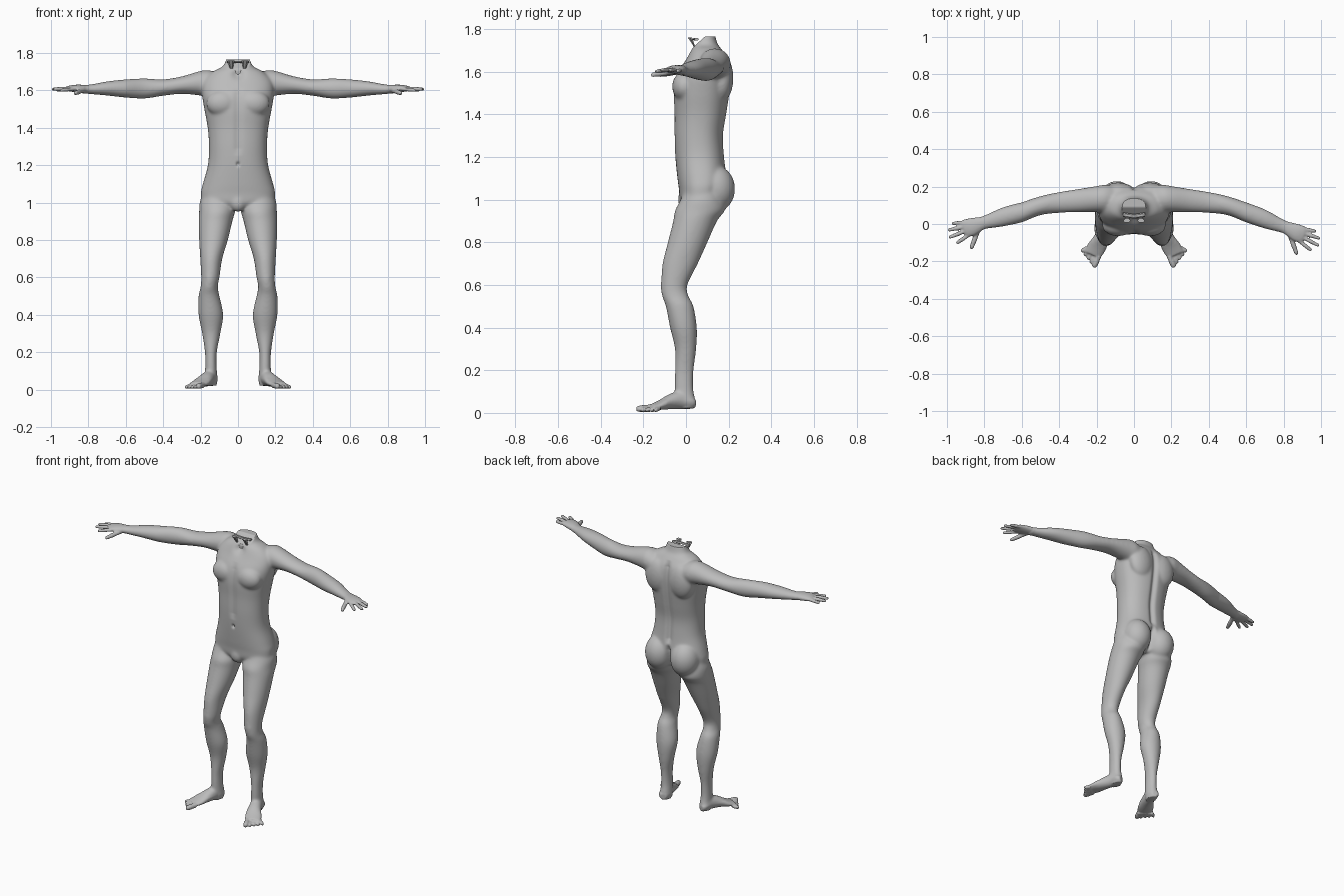
import bpy, bmesh, math
from mathutils import Vector, Matrix

cube = bpy.data.objects.get("Cube")
if cube:
    bpy.data.objects.remove(cube, do_unlink=True)

skin = bpy.data.materials.new("plain grey")
skin.use_nodes = True
grey = (0.5, 0.5, 0.5, 1)
skin.diffuse_color = grey
skin.node_tree.nodes["Principled BSDF"].inputs["Base Color"].default_value = grey

X, Y, Z = Vector((1, 0, 0)), Vector((0, 1, 0)), Vector((0, 0, 1))


def spline(rows, n=5):
    """Catmull-Rom interpolation of section rows."""
    out = []
    for i in range(len(rows) - 1):
        quad = [rows[max(i - 1, 0)], rows[i], rows[i + 1], rows[min(i + 2, len(rows) - 1)]]
        for k in range(n):
            t = k / n
            out.append([0.5 * (2 * b + (c - a) * t + (2 * a - 5 * b + 4 * c - d) * t * t
                               + (3 * b - a - 3 * c + d) * t ** 3) for a, b, c, d in zip(*quad)])
    return out + [list(rows[-1])]


def tube(bm, rows, u=None, v=Z, sides=(1, -1), p=2.0, seg=32):
    """Closed loft through rows of (x, y, z, radius along u, radius along v)."""
    if u is None:
        d = Vector(rows[-1][:3]) - Vector(rows[0][:3])
        u = Vector((-d.y, d.x, 0)).normalized()
    for s in sides:
        rings = []
        for x, y, z, ru, rv in spline(rows):
            ring = []
            for k in range(seg):
                a = 2 * math.pi * k / seg
                c, w = math.cos(a), math.sin(a)
                q = Vector((x, y, z)) + u * (ru * math.copysign(abs(c) ** (2 / p), c)) \
                    + v * (rv * math.copysign(abs(w) ** (2 / p), w))
                ring.append(bm.verts.new((q.x * s, q.y, q.z)))
            rings.append(ring)
        for r0, r1 in zip(rings, rings[1:]):
            for k in range(seg):
                j = (k + 1) % seg
                bm.faces.new((r0[k], r0[j], r1[j], r1[k]))
        bm.faces.new(rings[0][::-1])
        bm.faces.new(rings[-1])


def muscle(bm, centre, radii, sides=(1, -1)):
    for s in sides:
        m = Matrix.Translation((centre[0] * s, centre[1], centre[2])) @ Matrix.Diagonal((*radii, 1))
        bmesh.ops.create_uvsphere(bm, u_segments=32, v_segments=20, radius=1, matrix=m)


def digit(bm, base, tip, r):
    """Finger or toe with a rounded end."""
    b, t = Vector(base), Vector(tip)
    rows = [(*b.lerp(t, f), r * k, r * k) for f, k in
            ((0, 1), (0.35, 0.95), (0.5, 1.03), (0.75, 0.92), (0.93, 0.8), (1, 0.35))]
    tube(bm, rows, seg=14)


bm = bmesh.new()

# Torso and neck: z, front y, back y, half width
torso = [(0.975, -0.01, 0.13, 0.10), (1.0, -0.028, 0.16, 0.185), (1.05, -0.033, 0.18, 0.198),
         (1.1, -0.04, 0.19, 0.188), (1.2, -0.05, 0.18, 0.161), (1.3, -0.055, 0.175, 0.155),
         (1.4, -0.055, 0.19, 0.162), (1.5, -0.058, 0.205, 0.18), (1.58, -0.045, 0.21, 0.192),
         (1.65, -0.005, 0.20, 0.185), (1.70, 0.02, 0.17, 0.135), (1.73, 0.038, 0.148, 0.08),
         (1.78, 0.045, 0.135, 0.06)]
tube(bm, [(0, (f + b) / 2, z, w, (b - f) / 2) for z, f, b, w in torso], X, Y, (1,), 2.3, 64)

# Chest, shoulder blades, buttocks, groin, kneecaps
muscle(bm, (0.085, -0.008, 1.53), (0.085, 0.057, 0.07))
muscle(bm, (0.085, 0.17, 1.57), (0.085, 0.052, 0.11))
muscle(bm, (0.092, 0.137, 1.05), (0.09, 0.093, 0.11))
muscle(bm, (0, -0.002, 1.0), (0.045, 0.036, 0.05), (1,))
muscle(bm, (0.15, -0.09, 0.595), (0.03, 0.03, 0.045))

# Arms
tube(bm, [(0.08, 0.13, 1.62, 0.07, 0.06), (0.15, 0.135, 1.635, 0.075, 0.072),
          (0.2, 0.133, 1.638, 0.07, 0.066), (0.3, 0.125, 1.628, 0.062, 0.047),
          (0.4, 0.115, 1.615, 0.056, 0.044), (0.5, 0.098, 1.61, 0.051, 0.054),
          (0.6, 0.062, 1.61, 0.054, 0.049), (0.7, 0.027, 1.61, 0.052, 0.038),
          (0.78, -0.005, 1.606, 0.04, 0.027), (0.83, -0.025, 1.606, 0.034, 0.023)], Y, Z)

# Hands: palm, four fingers and thumb
tube(bm, [(0.79, -0.012, 1.606, 0.03, 0.022), (0.83, -0.028, 1.608, 0.038, 0.022),
          (0.87, -0.046, 1.61, 0.046, 0.02), (0.9, -0.057, 1.61, 0.045, 0.015),
          (0.915, -0.062, 1.609, 0.036, 0.01)])
for base, tip in (((0.89, -0.022, 1.609), (0.975, -0.04, 1.602)),
                  ((0.90, -0.047, 1.611), (0.996, -0.078, 1.606)),
                  ((0.895, -0.068, 1.61), (0.99, -0.117, 1.606)),
                  ((0.88, -0.088, 1.607), (0.95, -0.143, 1.6))):
    digit(bm, base, tip, 0.0105)
digit(bm, (0.83, -0.05, 1.6), (0.872, -0.165, 1.584), 0.013)

# Legs
tube(bm, [(0.11, 0.08, 1.06, 0.075, 0.08), (0.11, 0.075, 1.0, 0.095, 0.1),
          (0.112, 0.066, 0.95, 0.096, 0.117), (0.12, 0.043, 0.9, 0.09, 0.103),
          (0.131, 0.008, 0.8, 0.077, 0.093), (0.143, -0.027, 0.7, 0.059, 0.083),
          (0.148, -0.055, 0.6, 0.049, 0.062), (0.154, -0.051, 0.55, 0.046, 0.062),
          (0.155, -0.03, 0.5, 0.056, 0.065), (0.145, -0.012, 0.4, 0.066, 0.063),
          (0.143, -0.002, 0.3, 0.049, 0.05), (0.145, -0.008, 0.2, 0.032, 0.044),
          (0.145, -0.01, 0.12, 0.031, 0.044), (0.143, -0.003, 0.06, 0.034, 0.046),
          (0.143, -0.002, 0.022, 0.028, 0.042)], X, Y)

# Feet and toes
tube(bm, [(0.138, 0.042, 0.046, 0.02, 0.02), (0.143, 0.02, 0.052, 0.033, 0.033),
          (0.155, -0.03, 0.06, 0.036, 0.042), (0.175, -0.08, 0.052, 0.042, 0.035),
          (0.2, -0.125, 0.036, 0.05, 0.022), (0.222, -0.165, 0.025, 0.046, 0.014)])
for i in range(5):
    f = i / 4
    r = 0.016 if i == 0 else 0.0115
    digit(bm, (0.19 + 0.06 * f, -0.172 + 0.045 * f, r + 0.008),
          (0.215 + 0.068 * f, -0.232 + 0.085 * f, r + 0.002), r)

# Fuse the parts into one skin
bmesh.ops.recalc_face_normals(bm, faces=bm.faces)
rough = bpy.data.meshes.new("body_parts")
bm.to_mesh(rough)
bm.free()
body = bpy.data.objects.new("body", rough)
bpy.context.collection.objects.link(body)
mod = body.modifiers.new("fuse", "REMESH")
mod.mode = "VOXEL"
mod.voxel_size = 0.0055
bpy.context.view_layer.update()
fused = bpy.data.meshes.new_from_object(body.evaluated_get(bpy.context.evaluated_depsgraph_get()))
body.modifiers.clear()
body.data = fused
bpy.data.meshes.remove(rough)

bm = bmesh.new()
bm.from_mesh(fused)
soft = [v for v in bm.verts if abs(v.co.x) < 0.82 and v.co.z > 0.06]
for _ in range(14):
    bmesh.ops.smooth_vert(bm, verts=soft, factor=0.5, use_axis_x=True, use_axis_y=True, use_axis_z=True)
bmesh.ops.smooth_vert(bm, verts=bm.verts, factor=0.4, use_axis_x=True, use_axis_y=True, use_axis_z=True)


def band(z, lo, hi, fade=0.04):
    return max(0, min(1, (z - lo) / fade, (hi - z) / fade))


for v in bm.verts:
    x, y, z = v.co
    if abs(x) < 0.1 and z > 0.9:
        if y > 0.1:  # spine groove and cleft
            v.co.y -= 0.016 * math.exp(-(x / 0.018) ** 2) * band(z, 1.13, 1.69)
            v.co.y -= 0.022 * math.exp(-(x / 0.014) ** 2) * band(z, 0.96, 1.14)
        elif y < 0.0:  # breastbone, belly line and navel
            v.co.y += 0.007 * math.exp(-(x / 0.02) ** 2) * band(z, 1.25, 1.62)
            v.co.y += 0.014 * math.exp(-(x / 0.008) ** 2 - ((z - 1.205) / 0.011) ** 2)
        if z > 1.6 and y < 0.06:  # hollow of the throat
            v.co.y += 0.02 * math.exp(-(x / 0.03) ** 2 - ((z - 1.685) / 0.025) ** 2)
        # Sloping cut across the neck
        v.co.z = min(v.co.z, 1.765 - max(0, 0.09 - y) * 0.9)
    if x < -0.6:  # right forearm swings slightly further back
        v.co.y += 0.045 * min(1, (-x - 0.6) / 0.4)
bm.to_mesh(fused)
bm.free()

# Ragged shards at the front of the neck
bm = bmesh.new()
tube(bm, [(0.036, 0.05, 1.69, 0.004, 0.004), (0.036, 0.036, 1.725, 0.01, 0.005),
          (0.038, 0.018, 1.76, 0.02, 0.012)], X, Y, seg=6)
tube(bm, [(0, 0.04, 1.665, 0.004, 0.004), (0, 0.036, 1.70, 0.022, 0.006),
          (0, 0.04, 1.715, 0.03, 0.006)], X, Y, (1,), seg=6)
tube(bm, [(-0.06, 0.05, 1.752, 0.012, 0.006), (0, 0.042, 1.752, 0.012, 0.006),
          (0.06, 0.05, 1.752, 0.012, 0.006)], Y, Z, (1,), seg=6)
bmesh.ops.recalc_face_normals(bm, faces=bm.faces)
mesh = bpy.data.meshes.new("neck_shards")
bm.to_mesh(mesh)
bm.free()
shards = bpy.data.objects.new("neck_shards", mesh)
bpy.context.collection.objects.link(shards)

for ob in (body, shards):
    ob.data.materials.clear()
    ob.data.materials.append(skin)
    for f in ob.data.polygons:
        f.material_index = 0
        f.use_smooth = ob is body
